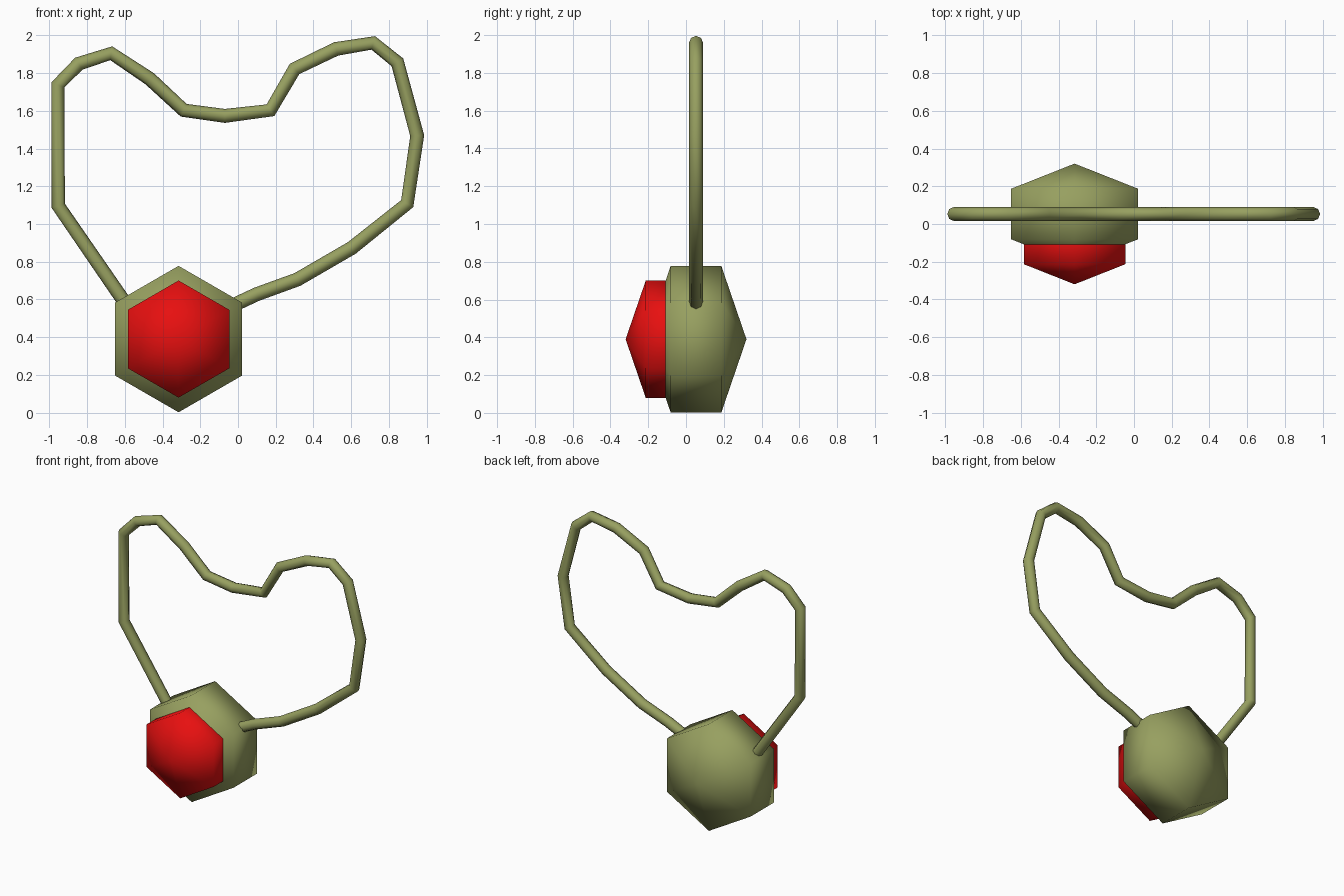
import bpy
import bmesh
from math import sin, cos, pi
from mathutils import Vector

cube = bpy.data.objects.get("Cube")
if cube:
    bpy.data.objects.remove(cube, do_unlink=True)


def material(name, color):
    mat = bpy.data.materials.new(name)
    mat.use_nodes = True
    mat.diffuse_color = color
    mat.node_tree.nodes["Principled BSDF"].inputs["Base Color"].default_value = color
    return mat


olive = material("olive green", (0.31, 0.35, 0.117, 1))
red = material("bright red", (0.8, 0.005, 0.005, 1))


def hex_gem(name, center, scale, mat):
    """Six-sided, three-ring sphere with its poles along y."""
    radius, ring_depth, pole_depth = 0.388 * scale, 0.134 * scale, 0.267 * scale
    bm = bmesh.new()
    front_pole = bm.verts.new((0, -pole_depth, 0))
    back_pole = bm.verts.new((0, pole_depth, 0))
    front, back = [
        [bm.verts.new((radius * sin(i * pi / 3), y, radius * cos(i * pi / 3)))
         for i in range(6)]
        for y in (-ring_depth, ring_depth)
    ]
    for i in range(6):
        j = (i + 1) % 6
        bm.faces.new((front_pole, front[i], front[j]))
        bm.faces.new((front[i], back[i], back[j], front[j]))
        bm.faces.new((back_pole, back[j], back[i]))
    bmesh.ops.recalc_face_normals(bm, faces=bm.faces)
    for face in bm.faces:
        face.smooth = True
    mesh = bpy.data.meshes.new(name)
    bm.to_mesh(mesh)
    bm.free()
    mesh.materials.append(mat)
    obj = bpy.data.objects.new(name, mesh)
    obj.location = Vector(center)
    bpy.context.collection.objects.link(obj)


# Pendant: a large gem with a smaller copy set into its front
hex_gem("pendant_body", (-0.315, 0.053, 0.39), 1.0, olive)
hex_gem("pendant_stone", (-0.315, -0.106, 0.39), 0.8, red)

# Cord: an angular loop that starts and ends inside the pendant
path = [
    (-0.57, 0.54), (-0.953, 1.097), (-0.955, 1.737), (-0.844, 1.85),
    (-0.672, 1.905), (-0.468, 1.77), (-0.288, 1.603), (-0.07, 1.573),
    (0.172, 1.603), (0.3, 1.822), (0.52, 1.928), (0.717, 1.96),
    (0.845, 1.857), (0.95, 1.468), (0.897, 1.108), (0.603, 0.873),
    (0.315, 0.706), (0.1, 0.628), (-0.02, 0.572),
]
curve = bpy.data.curves.new("cord", "CURVE")
curve.dimensions = "3D"
curve.bevel_depth = 0.037
curve.bevel_resolution = 2
curve.use_fill_caps = True
spline = curve.splines.new("POLY")
spline.points.add(len(path) - 1)
for point, (x, z) in zip(spline.points, path):
    point.co = (x, 0.053, z, 1)
spline.use_smooth = True
curve.materials.append(olive)
cord = bpy.data.objects.new("cord", curve)
bpy.context.collection.objects.link(cord)

# Turn the cord into a mesh
bpy.ops.object.select_all(action="DESELECT")
cord.select_set(True)
bpy.context.view_layer.objects.active = cord
bpy.ops.object.convert(target="MESH")
